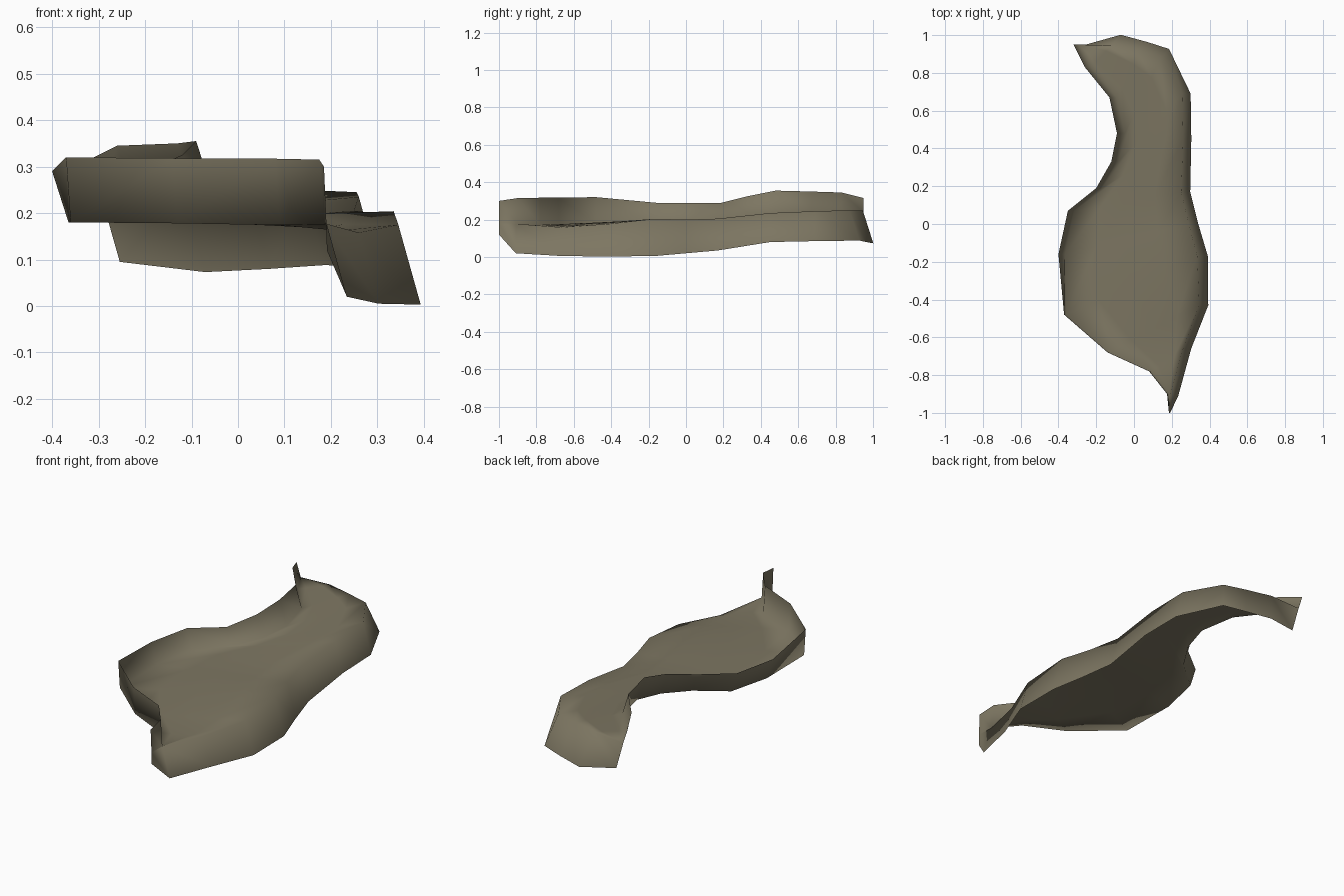
import bpy
import bmesh
import math
from mathutils import Vector

default_cube = bpy.data.objects.get("Cube")
if default_cube:
    bpy.data.objects.remove(default_cube, do_unlink=True)

# Each wall's top edge as x, y, z and wall height, from front tip to tail tip.
# The left wall stands on the floor, the right wall hangs below it.
left_wall = [
    (.185, -1, .30, .12), (.175, -.9, .315, .14), (.08, -.78, .317, .143),
    (-.14, -.68, .318, .14), (-.37, -.48, .32, .14), (-.40, -.16, .29, .11),
    (-.35, .07, .29, .105), (-.20, .19, .29, .095), (-.12, .33, .325, .115),
    (-.09, .48, .355, .13), (-.13, .67, .35, .115), (-.26, .83, .345, .105),
    (-.32, .95, .315, .075),
]
right_wall = [
    (.187, -1, .18, .06), (.19, -.91, .178, .158), (.26, -.66, .158, .153),
    (.345, -.43, .175, .172), (.335, -.17, .204, .199), (.29, 0, .2, .18),
    (.25, .17, .205, .17), (.26, .45, .235, .155), (.255, .69, .245, .16),
    (.14, .875, .25, .162), (.02, .91, .25, .17), (-.12, .945, .25, .177),
    (-.295, .95, .24, .145),
]
FLOOR_STEPS = 4


def wall_foot(edge, lean):
    """Bottom of a wall; all walls lean with the tilt of the sheet."""
    x, y, z, height = edge
    back_lean = .32 if y > .85 and x > -.2 else 0
    return Vector((x + lean * height, y + back_lean * height, z - height))


def cross_section(left, right):
    """Left wall top, points across the floor, right wall foot."""
    front_wall = left[1] < -.4
    floor_left = wall_foot(left, .07 if front_wall else .32)
    floor_right = Vector(right[:3])
    floor = [floor_left.lerp(floor_right, i / FLOOR_STEPS) for i in range(FLOOR_STEPS + 1)]
    return [Vector(left[:3]), *floor, wall_foot(right, .07 if right[1] < -.95 else .28)]


def loft(name, sections, material):
    """Join neighbouring cross-sections into one open sheet."""
    bm = bmesh.new()
    rows = [[bm.verts.new(p) for p in section] for section in sections]
    for near, far in zip(rows, rows[1:]):
        for j in range(len(near) - 1):
            bm.faces.new((near[j], near[j + 1], far[j + 1], far[j]))
    # Close up the tips, where the floor narrows to a point
    bmesh.ops.remove_doubles(bm, verts=bm.verts, dist=.006)
    mesh = bpy.data.meshes.new(name)
    bm.to_mesh(mesh)
    bm.free()
    mesh.materials.append(material)
    obj = bpy.data.objects.new(name, mesh)
    bpy.context.collection.objects.link(obj)
    return obj


# Single olive brown colour
olive = bpy.data.materials.new("olive_brown")
olive.use_nodes = True
colour = (.205, .182, .122, 1)
olive.diffuse_color = colour
shader = olive.node_tree.nodes["Principled BSDF"]
shader.inputs["Base Color"].default_value = colour
shader.inputs["Roughness"].default_value = .9

# Curved sheet: raised left wall, floor, hanging right wall
sheet = loft("curved_sheet", [cross_section(l, r) for l, r in zip(left_wall, right_wall)], olive)
bpy.ops.object.select_all(action="DESELECT")
sheet.select_set(True)
bpy.context.view_layer.objects.active = sheet
bpy.ops.object.shade_smooth_by_angle(angle=math.radians(120))
